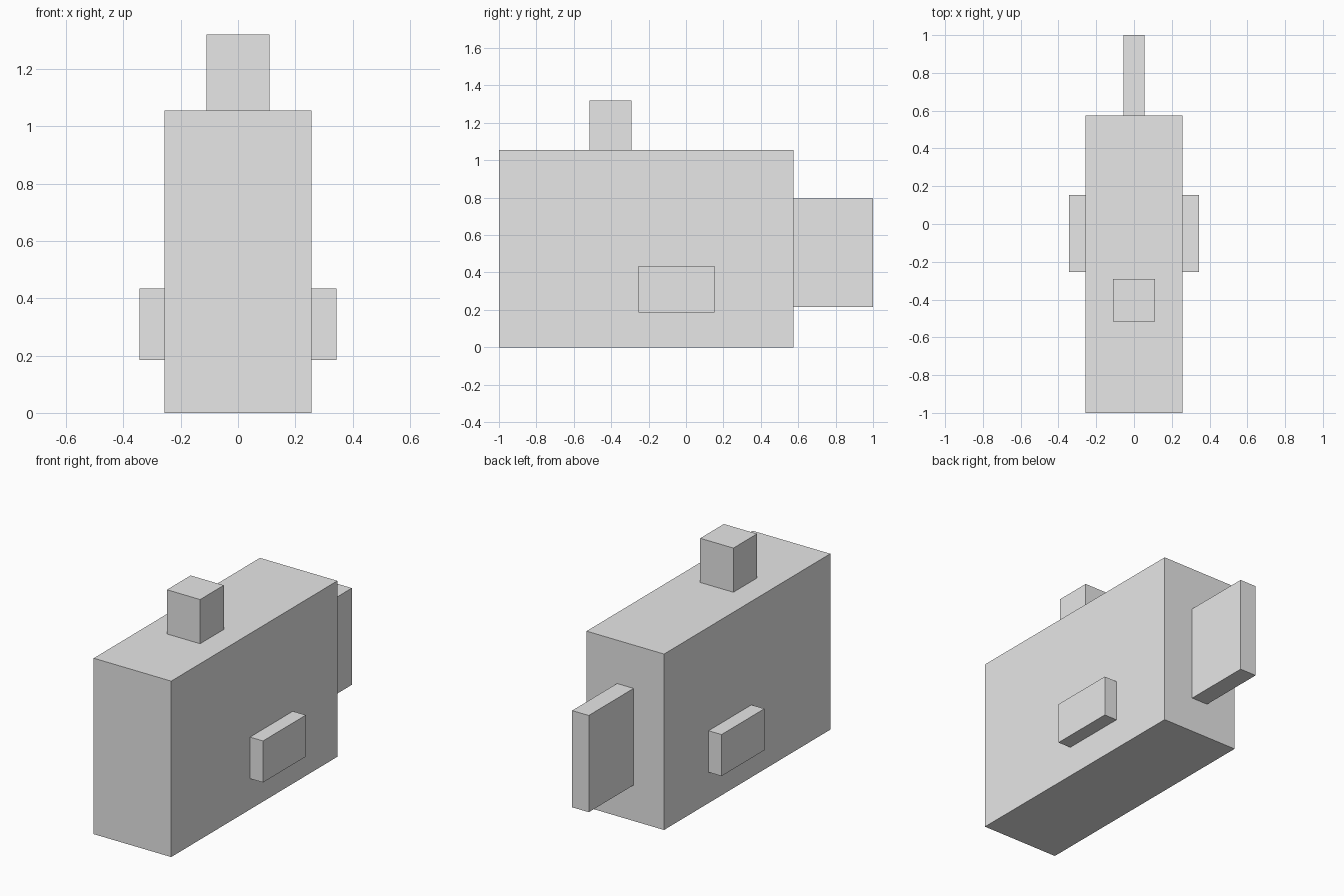
import bpy
from mathutils import Vector

if "Cube" in bpy.data.objects:
    bpy.data.objects.remove(bpy.data.objects["Cube"], do_unlink=True)

# Single plain grey
grey = bpy.data.materials.new("plain_grey")
grey.use_nodes = True
colour = (0.8, 0.8, 0.8, 1.0)
grey.diffuse_color = colour
grey.node_tree.nodes["Principled BSDF"].inputs["Base Color"].default_value = colour


def box(name, low, high):
    """Flat-shaded box between two opposite corners."""
    low, high = Vector(low), Vector(high)
    bpy.ops.mesh.primitive_cube_add(size=1, location=(low + high) / 2)
    part = bpy.context.object
    part.name = name
    part.scale = high - low
    bpy.ops.object.transform_apply(location=False, rotation=False, scale=True)
    part.data.materials.append(grey)
    return part


HALF = 0.257   # half the body width
BACK = 0.575   # rear face of the body
TOP = 1.055    # upper face of the body

# Main block
box("body", (-HALF, -1, 0), (HALF, BACK, TOP))

# Block on the top, towards the front
box("top_fin", (-0.11, -0.516, TOP), (0.11, -0.292, 1.32))

# Thin upright plate behind
box("tail_fin", (-0.055, BACK, 0.215), (0.055, 1, 0.795))

# Low side blocks, one on each side
for name, side in (("left_fin", 1), ("right_fin", -1)):
    inner, outer = sorted((side * HALF, side * 0.343))
    box(name, (inner, -0.253, 0.185), (outer, 0.153, 0.434))
